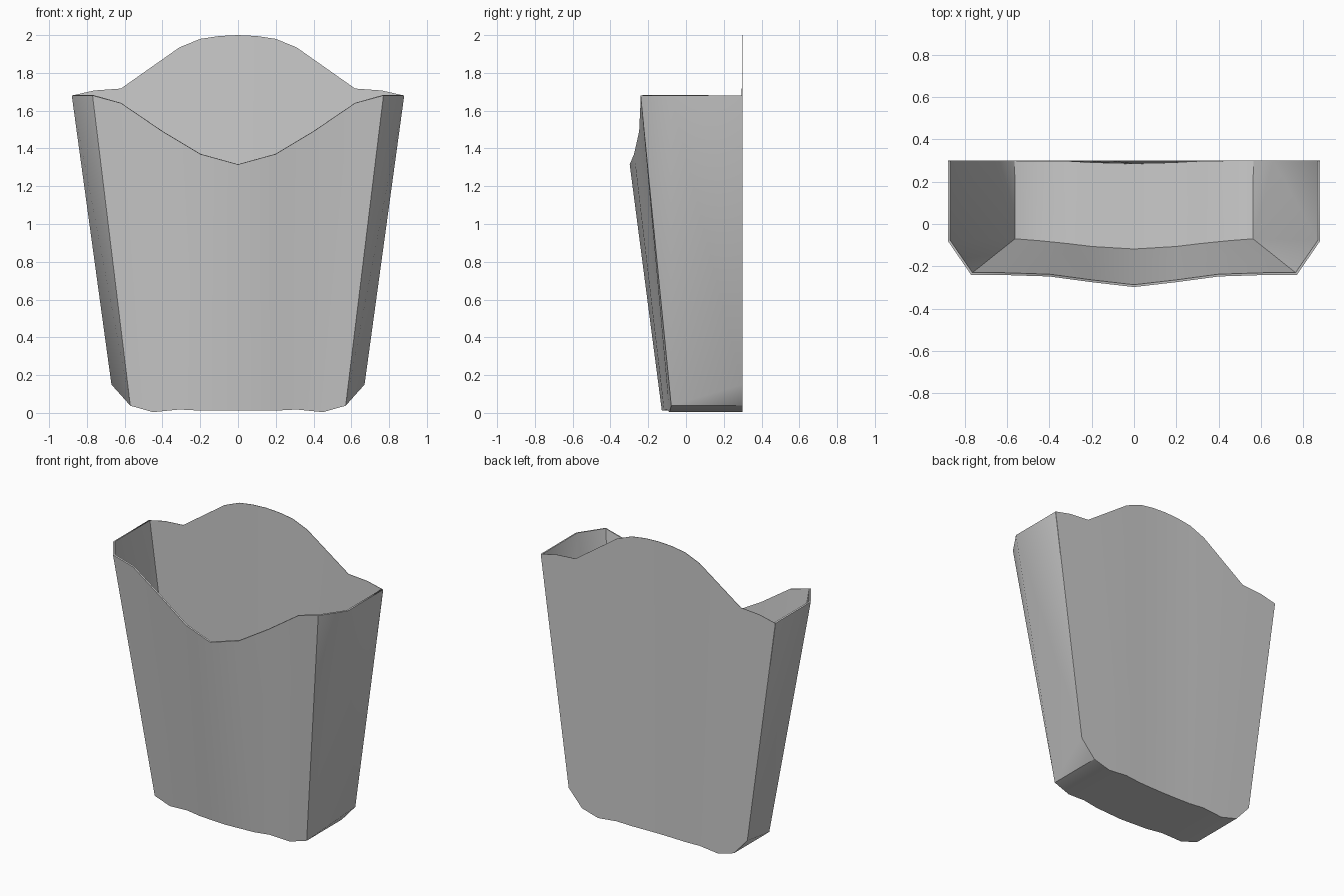
import bpy, bmesh

if "Cube" in bpy.data.objects:
    bpy.data.objects.remove(bpy.data.objects["Cube"])


def build(name, regions, thickness):
    """Make a mirrored sheet from half-model polygons; borders between regions stay sharp."""
    bm = bmesh.new()
    cache, region_of = {}, {}

    def vert(p):
        key = tuple(round(c, 4) for c in p)
        if key not in cache:
            cache[key] = bm.verts.new(key)
        return cache[key]

    for i, polys in enumerate(regions):
        for poly in polys:
            for s in (1, -1):
                pts = [(s * x, y, z) for x, y, z in poly]
                face = bm.faces.new([vert(p) for p in (pts if s > 0 else pts[::-1])])
                face.smooth = True
                region_of[face] = i
    for e in bm.edges:
        e.smooth = len({region_of[f] for f in e.link_faces}) == 1 and not e.is_boundary
    bm.normal_update()
    mesh = bpy.data.meshes.new(name)
    bm.to_mesh(mesh)
    bm.free()
    obj = bpy.data.objects.new(name, mesh)
    bpy.context.collection.objects.link(obj)
    mod = obj.modifiers.new("card_thickness", "SOLIDIFY")
    mod.thickness = thickness
    mod.offset = -1
    mod.use_even_offset = True
    return obj


def strip(low, high):
    return [[low[i], low[i + 1], high[i + 1], high[i]] for i in range(len(low) - 1)]


# Front panel: scooped top rim and bowed bottom edge, centre to corner
front_top = [(0, -.298, 1.315), (.2, -.275, 1.37), (.4, -.248, 1.49),
             (.62, -.241, 1.64), (.77, -.24, 1.68)]
front_low = [(0, -.128, .012), (.2, -.116, .012), (.31, -.103, .018),
             (.45, -.088, .004), (.57, -.078, .038)]
# Rear edge of the floor, bowed slightly inward
rear_low = [(0, .285, .012), (.2, .29, .012), (.31, .296, .018),
            (.45, .298, .004), (.57, .298, .038)]

# Side panel: rear, bend and front corner at the rim, clipped lower corner
A, B, C = (.88, .298, 1.68), (.88, -.08, 1.68), front_top[-1]
D, E, F = front_low[-1], rear_low[-1], (.67, .298, .15)
side = [[C, D, B], [B, D, F], [B, F, A], [D, E, F]]

# Open pocket: front, sides and floor
floor = strip(rear_low, front_low)
build("pocket", [strip(front_low, front_top), side, floor], .011)

# Tall back panel with the rounded crest
crest = [(0, 2), (.1, 1.995), (.2, 1.98), (.31, 1.935), (.62, 1.717), (.76, 1.707), (.88, 1.68)]
back_top = [(x, .3, z) for x, z in crest]
back_low = [(x, y + .002, z) for x, y, z in rear_low + [F]]
back_low.insert(1, (.1, .2885, .012))
build("back_panel", [[p[::-1] for p in strip(back_low, back_top)]], .003)
